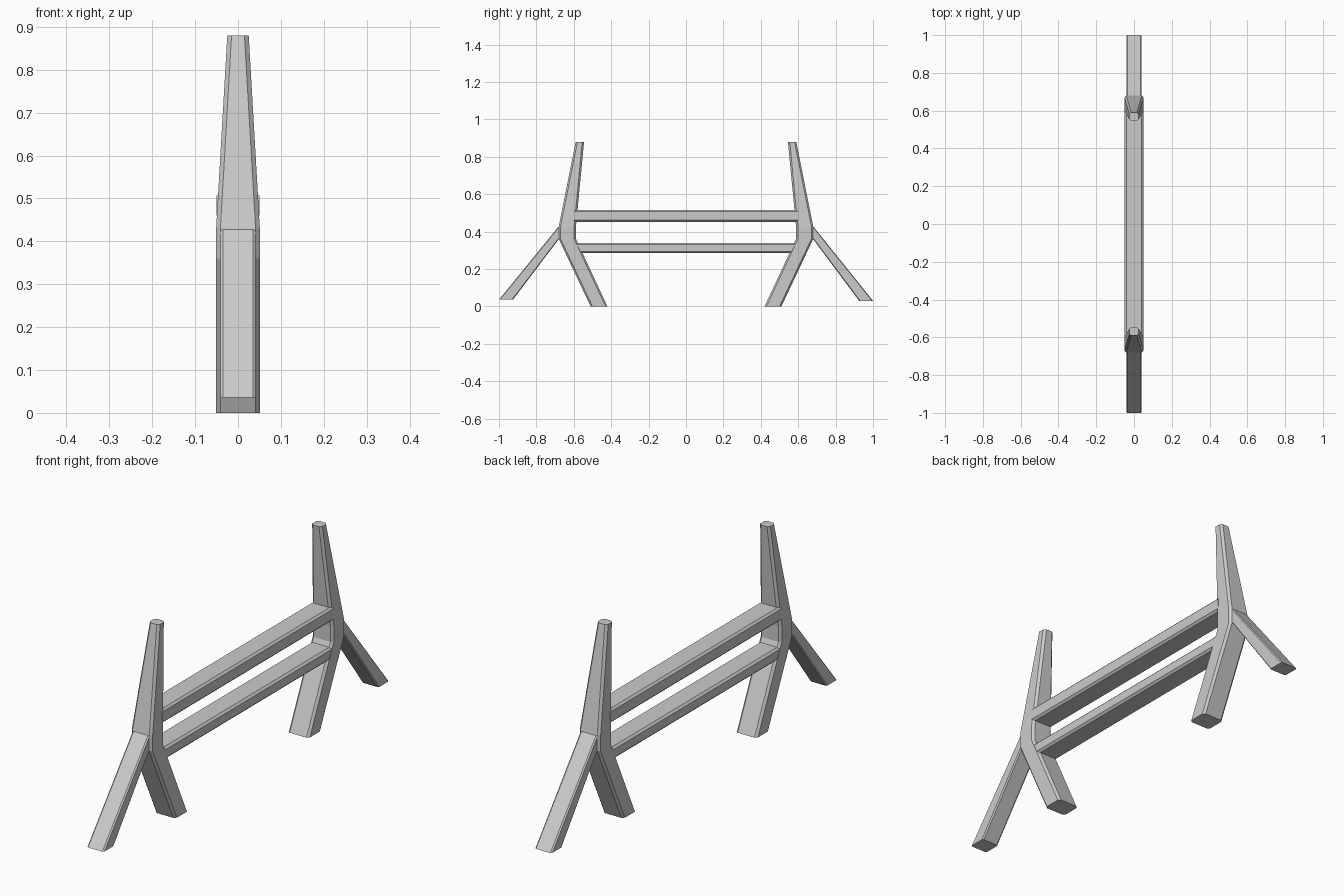
import bpy, bmesh

if "Cube" in bpy.data.objects:
    bpy.data.objects.remove(bpy.data.objects["Cube"])


def octagon(half_w, a, b, cx, cv):
    """Chamfered rectangle: list of (x, t), where t runs 0..1 from edge a to b."""
    d = cv / abs(b - a)
    h, i = half_w, half_w - cx
    return [(-i, 0), (i, 0), (h, d), (h, 1 - d),
            (i, 1), (-i, 1), (-h, 1 - d), (-h, d)]


def loft(name, sections):
    """Each section: half width, inner (y, z), outer (y, z), chamfer."""
    bm = bmesh.new()
    rings = []
    for half_w, p, q, c in sections:
        length = ((q[0] - p[0]) ** 2 + (q[1] - p[1]) ** 2) ** 0.5
        rings.append([bm.verts.new((x, p[0] + (q[0] - p[0]) * t, p[1] + (q[1] - p[1]) * t))
                      for x, t in octagon(half_w, 0, length, c, c)])
    for r, s in zip(rings, rings[1:]):
        for k in range(8):
            bm.faces.new((r[k], r[(k + 1) % 8], s[(k + 1) % 8], s[k]))
    bm.faces.new(rings[0])
    bm.faces.new(rings[-1])
    bmesh.ops.recalc_face_normals(bm, faces=bm.faces)
    mesh = bpy.data.meshes.new(name)
    bm.to_mesh(mesh)
    bm.free()
    obj = bpy.data.objects.new(name, mesh)
    bpy.context.collection.objects.link(obj)
    return obj


for side, s, foot_z in (("back", 1, 0.03), ("front", -1, 0.036)):
    # bent post: splayed leg, short upright middle, tapered top
    loft(side + "_post", [
        (0.051, (s * 0.42, 0), (s * 0.51, 0), 0.010),
        (0.051, (s * 0.588, 0.36), (s * 0.68, 0.36), 0.010),
        (0.051, (s * 0.588, 0.43), (s * 0.68, 0.43), 0.010),
        (0.025, (s * 0.545, 0.88), (s * 0.59, 0.88), 0.010),
    ])
    # diagonal outer strut
    loft(side + "_strut", [
        (0.041, (s * 0.925, foot_z), (s * 1.0, foot_z), 0.006),
        (0.041, (s * 0.672, 0.370), (s * 0.672, 0.438), 0.006),
    ])

# two horizontal rails joining the posts
for name, z0, z1, y in (("lower_rail", 0.285, 0.34, 0.592), ("upper_rail", 0.452, 0.515, 0.6)):
    loft(name, [(0.05, (-y, z0), (-y, z1), 0.009),
                (0.05, (y, z0), (y, z1), 0.009)])
